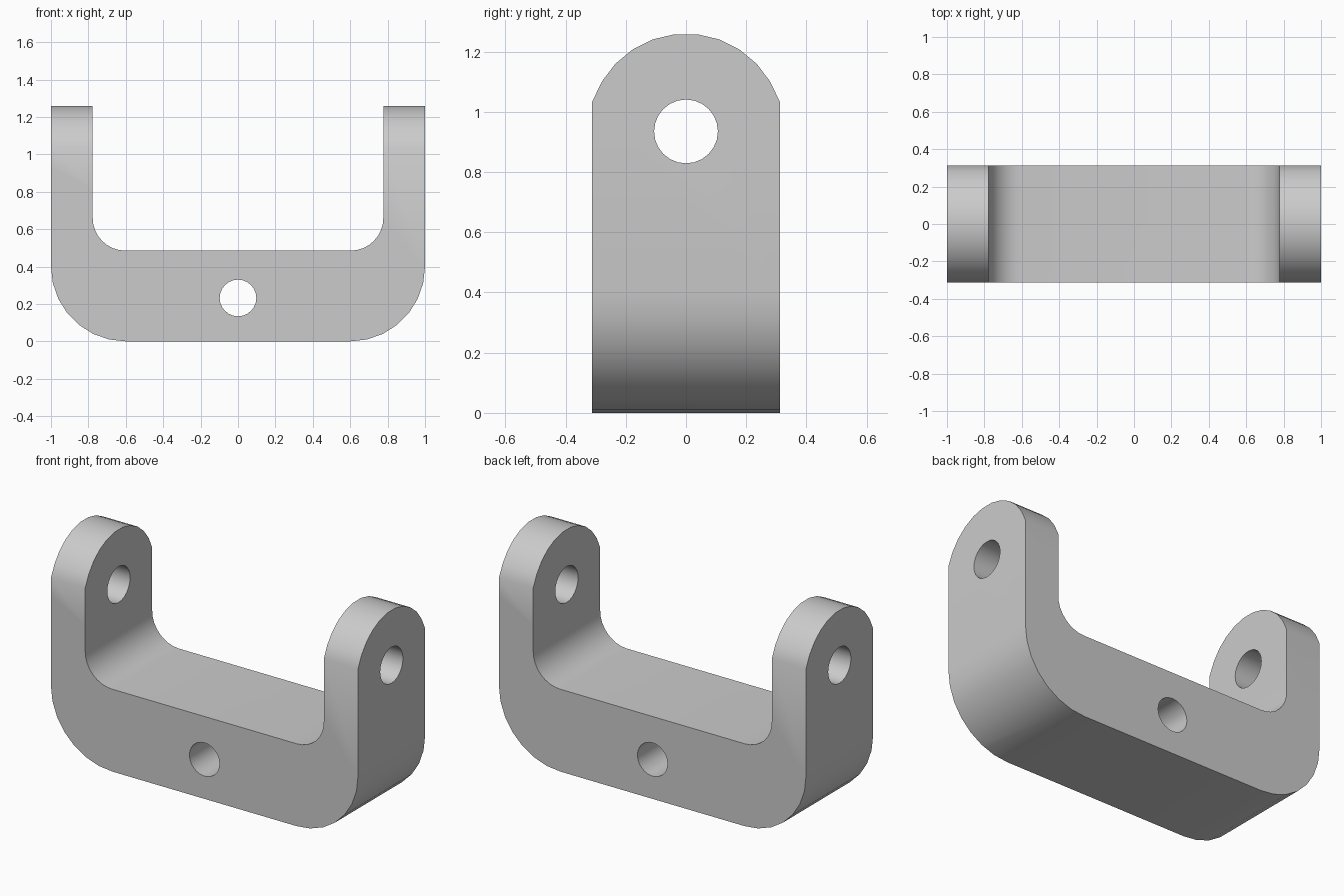
import bpy, bmesh
from math import sin, cos, pi, radians
from mathutils import Vector

cube = bpy.data.objects.get("Cube")
if cube:
    bpy.data.objects.remove(cube, do_unlink=True)

HALF_X, HALF_Y = 1.0, 0.312
INNER_X, FLOOR_Z = 0.777, 0.485
EAR_Z, EAR_R = 0.935, 0.325

grey = bpy.data.materials.new("plain grey")
grey.use_nodes = True
colour = (0.6, 0.6, 0.6, 1)
grey.diffuse_color = colour
grey.node_tree.nodes["Principled BSDF"].inputs["Base Color"].default_value = colour


def arc(cx, cz, r, start, end, steps):
    """Points on an arc, angles in degrees."""
    angles = [radians(start + (end - start) * i / steps) for i in range(steps + 1)]
    return [(cx + r * cos(a), cz + r * sin(a)) for a in angles]


def prism(name, profile, axis, half):
    """Extrude a 2D profile symmetrically along x or y."""
    def place(u, v):
        return Vector((-half, u, v)) if axis == "x" else Vector((u, -half, v))
    bm = bmesh.new()
    face = bm.faces.new([bm.verts.new(place(u, v)) for u, v in profile])
    move = Vector((2 * half, 0, 0)) if axis == "x" else Vector((0, 2 * half, 0))
    new = bmesh.ops.extrude_face_region(bm, geom=[face])["geom"]
    bmesh.ops.translate(bm, vec=move, verts=[g for g in new if isinstance(g, bmesh.types.BMVert)])
    bmesh.ops.recalc_face_normals(bm, faces=bm.faces)
    mesh = bpy.data.meshes.new(name)
    bm.to_mesh(mesh)
    bm.free()
    mesh.materials.append(grey)
    obj = bpy.data.objects.new(name, mesh)
    bpy.context.collection.objects.link(obj)
    return obj


def carve(target, cutter, operation):
    """Apply a boolean and discard its cutter."""
    cutter.hide_render = True
    mod = target.modifiers.new("cut", "BOOLEAN")
    mod.operation, mod.solver, mod.object = operation, "EXACT", cutter
    bpy.context.view_layer.objects.active = target
    bpy.ops.object.modifier_apply(modifier=mod.name)
    bpy.data.objects.remove(cutter, do_unlink=True)


# U-shaped body: rounded outside corner and inside fillet, mirrored in x
right_half = arc(HALF_X - 0.4, 0.4, 0.4, -90, 0, 7)
right_half += [(HALF_X, 1.4), (INNER_X, 1.4)]
right_half += arc(INNER_X - 0.175, FLOOR_Z + 0.175, 0.175, 0, -90, 8)
left_half = [(-x, z) for x, z in reversed(right_half)]
bracket = prism("u_bracket", right_half + left_half, "y", HALF_Y)

# Rounded ears
ears = arc(0, EAR_Z, EAR_R, 17.5, 162.5, 11)
ears[0], ears[-1] = (HALF_Y, ears[0][1]), (-HALF_Y, ears[-1][1])
envelope = prism("ear_outline", ears + [(-HALF_Y, -0.2), (HALF_Y, -0.2)], "x", 1.2)
carve(bracket, envelope, "INTERSECT")

# Pivot holes through the ears and a mounting hole through the base
carve(bracket, prism("pivot_hole", arc(0, EAR_Z, 0.106, 0, 345, 23), "x", 1.3), "DIFFERENCE")
carve(bracket, prism("mounting_hole", arc(0, 0.232, 0.098, 0, 345, 23), "y", 0.5), "DIFFERENCE")

# Smooth curves, crisp edges
bpy.ops.object.select_all(action="DESELECT")
bracket.select_set(True)
bpy.context.view_layer.objects.active = bracket
bpy.ops.object.shade_smooth_by_angle(angle=radians(30))
